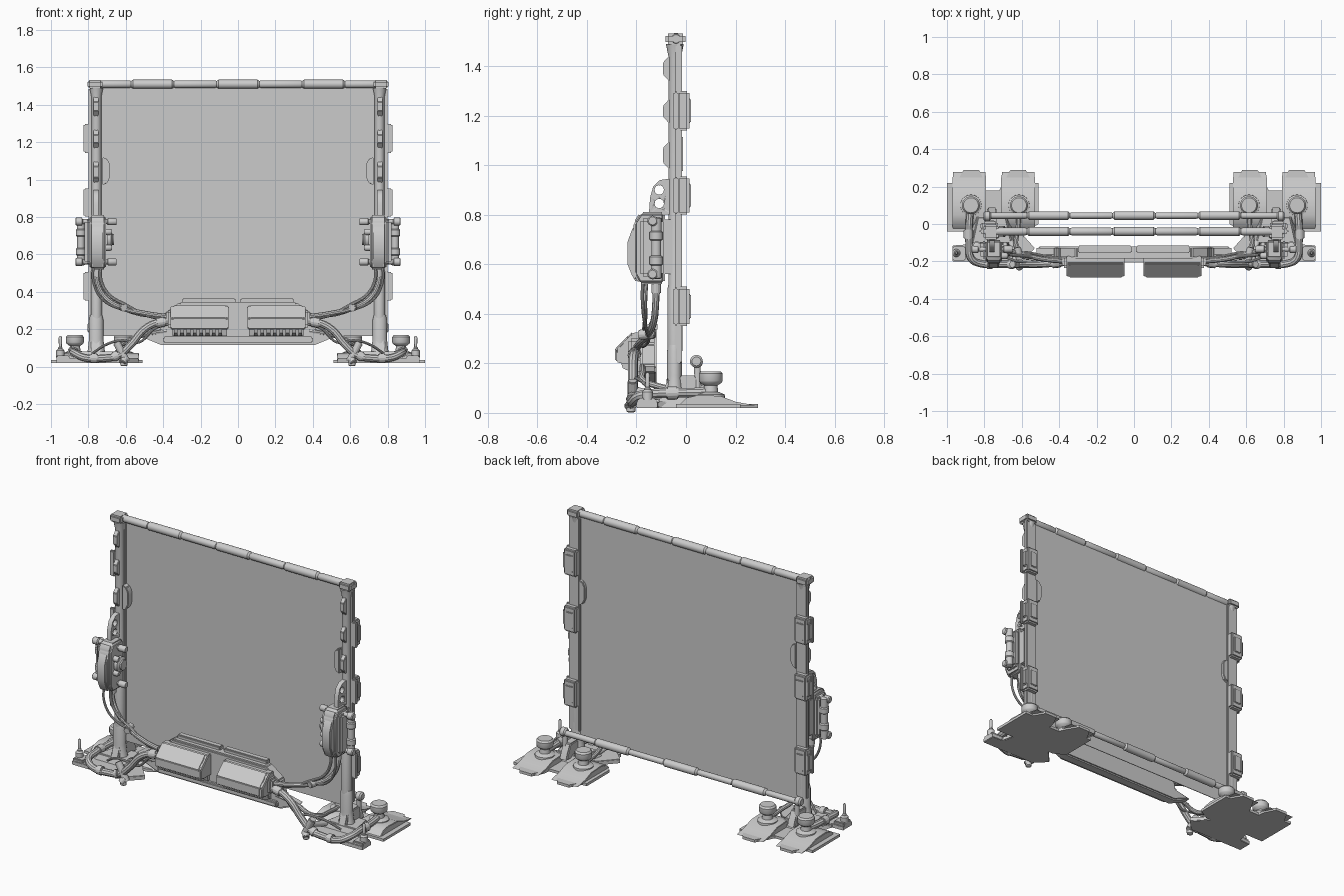
import bpy, bmesh, math
from mathutils import Vector

if "Cube" in bpy.data.objects:
    bpy.data.objects.remove(bpy.data.objects["Cube"])

# ---- helpers: meshes are in world space, paired parts are mirrored over x ----
def finish(name, me, mirror=True, angle=35):
    for p in me.polygons:
        p.use_smooth = True
    me.set_sharp_from_angle(angle=math.radians(angle))
    ob = bpy.data.objects.new(name, me)
    bpy.context.collection.objects.link(ob)
    if mirror:
        m = ob.modifiers.new("Mirror", 'MIRROR')
        m.use_mirror_merge = False
    return ob

def from_bm(name, bm, mirror, bevel=0, seg=2):
    bmesh.ops.recalc_face_normals(bm, faces=bm.faces)
    if bevel:
        es = [e for e in bm.edges if len(e.link_faces) == 2 and e.calc_face_angle(0) > 0.4]
        bmesh.ops.bevel(bm, geom=es, offset=bevel, segments=seg, affect='EDGES', clamp_overlap=True)
    me = bpy.data.meshes.new(name)
    bm.to_mesh(me)
    bm.free()
    return finish(name, me, mirror)

def place(axis, u, v, t):
    return {'X': (t, u, v), 'Y': (u, t, v), 'Z': (u, v, t)}[axis]

def prism(name, pts, axis, a, b, mirror=True, bevel=0, shrink=1.0, seg=2):
    # polygon extruded along an axis; the far end can shrink to its centre
    bm = bmesh.new()
    cu = (min(p[0] for p in pts) + max(p[0] for p in pts)) / 2
    cv = (min(p[1] for p in pts) + max(p[1] for p in pts)) / 2
    A = [bm.verts.new(place(axis, u, v, a)) for u, v in pts]
    B = [bm.verts.new(place(axis, cu + (u - cu) * shrink, cv + (v - cv) * shrink, b)) for u, v in pts]
    n = len(pts)
    bm.faces.new(A)
    bm.faces.new(B[::-1])
    for i in range(n):
        bm.faces.new((A[i], A[(i + 1) % n], B[(i + 1) % n], B[i]))
    return from_bm(name, bm, mirror, bevel, seg)

def box(name, x, y, z, bevel=0.004, mirror=True):
    return prism(name, [(x[0], y[0]), (x[1], y[0]), (x[1], y[1]), (x[0], y[1])], 'Z', *z, mirror, bevel)

def lathe(name, prof, c, axis='Z', mirror=True, n=20, squash=1.0):
    # profile of (radius, offset along axis)
    bm = bmesh.new()
    k = 'XYZ'.index(axis)
    o = [c[i] for i in range(3) if i != k]
    rings = [[bm.verts.new(place(axis, o[0] + r * math.cos(2 * math.pi * i / n),
              o[1] + r * squash * math.sin(2 * math.pi * i / n), c[k] + t)) for i in range(n)] for r, t in prof]
    for R, S in zip(rings, rings[1:]):
        for i in range(n):
            bm.faces.new((R[i], R[(i + 1) % n], S[(i + 1) % n], S[i]))
    bm.faces.new(rings[0])
    bm.faces.new(rings[-1][::-1])
    return from_bm(name, bm, mirror)

def tube(name, pts, r):
    cu = bpy.data.curves.new(name, 'CURVE')
    cu.dimensions = '3D'
    cu.bevel_depth, cu.bevel_resolution, cu.resolution_u, cu.use_fill_caps = r, 3, 6, True
    sp = cu.splines.new('BEZIER')
    sp.bezier_points.add(len(pts) - 1)
    for b, p in zip(sp.bezier_points, pts):
        b.co = p
        b.handle_left_type = b.handle_right_type = 'AUTO'
    tmp = bpy.data.objects.new("tmp", cu)
    bpy.context.collection.objects.link(tmp)
    me = bpy.data.meshes.new_from_object(tmp.evaluated_get(bpy.context.evaluated_depsgraph_get()))
    bpy.data.objects.remove(tmp)
    return finish(name, me)

def rod(name, a, b, r, n=14):
    a, b = Vector(a), Vector(b)
    bm = bmesh.new()
    bmesh.ops.create_cone(bm, cap_ends=True, segments=n, radius1=r, radius2=r, depth=(b - a).length)
    q = (b - a).to_track_quat('Z', 'Y').to_matrix().to_4x4()
    q.translation = (a + b) / 2
    bmesh.ops.transform(bm, matrix=q, verts=bm.verts)
    return from_bm(name, bm, True, r * 0.2)

# ---- screen and its horizontal bars ----
box("screen_panel", (-.73, .73), (-.034, -.030), (.165, 1.5), 0, False)

def segmented(r1, r2):
    prof, e = [(r1 * .8, -.8)], .01
    for i in range(7):
        a, b = -.8 + 1.6 * i / 7, -.8 + 1.6 * (i + 1) / 7
        r = r2 if i % 2 else r1
        prof += [(r, a + e), (r, b - e), (r1 * .8, b)]
    return prof
lathe("top_bar", segmented(.021, .024), (0, -.04, 1.51), 'X', False)
lathe("bottom_bar", segmented(.017, .023), (0, .045, .205), 'X', False)
box("top_corner_cap", (.725, .805), (-.083, -.003), (1.487, 1.532), .01)
rod("bottom_bar_stem", (.775, .05, .07), (.775, .045, .2), .014)
lathe("bottom_bar_end", [(.018, -.02), (.026, -.012), (.026, .012), (.018, .02)], (.785, .042, .208), 'X')

# ---- upright posts ----
box("post_back_channel", (.722, .798), (-.042, -.016), (.2, 1.49), .006)
lathe("post_front_tube", [(.03, .25), (.03, .5), (.026, .52), (.026, 1.44), (.036, 1.49)], (.757, -.045, 0))
lathe("post_lower_sleeve", [(.06, .04), (.045, .09), (.038, .15), (.038, .25), (.032, .275)], (.758, -.046, 0), squash=.8)
for z0, z1 in ((1.33, 1.45), (1.16, 1.275), (.975, 1.105)):
    prism("post_front_rib", [(-.06, z0), (-.092, z0 + .035), (-.092, z1 - .035), (-.06, z1)], 'X', .745, .772, bevel=.003)
prism("inner_edge_block", [(.725, .97), (.7, .98), (.686, 1.01), (.686, 1.085), (.7, 1.11), (.725, 1.12)],
      'Y', -.07, -.012, bevel=.004)
for z0, z1 in ((1.14, 1.3), (.8, .955), (.35, .51)):
    box("post_clamp", (.728, .812), (-.038, .014), (z0, z1), .009)
    box("clamp_side_plate", (.79, .825), (-.05, -.03), (z0 + .003, z1 - .003), .006)
    box("clamp_outer_pad", (.8, .823), (-.026, .004), (z0 + .03, z1 - .03), .006)
    box("clamp_back_pad", (.745, .795), (.01, .02), (z0 + .03, z1 - .03), .004)

# ---- side control units ----
prism("side_unit_body", [(-.085, .52), (-.19, .52), (-.212, .56), (-.212, .77), (-.185, .81), (-.085, .81)],
      'X', .705, .795, bevel=.012, seg=3)
prism("side_unit_front_bulge", [(-.2, .525), (-.218, .555), (-.236, .6), (-.236, .69), (-.218, .74), (-.2, .765)],
      'X', .722, .782, bevel=.006)
box("side_unit_mount", (.735, .785), (-.1, -.05), (.56, .78), .005)
box("side_unit_outer_shell", (.785, .82), (-.185, -.09), (.55, .785), .012)
lathe("side_unit_cylinder", [(.014, -.125), (.022, -.12), (.022, -.07), (.027, -.065), (.027, -.035), (.02, -.03),
      (.02, .03), (.027, .035), (.027, .065), (.022, .07), (.022, .12), (.014, .125)], (.84, -.12, .665))
for z in (.56, .775):
    lathe("side_unit_cross_pin", [(.016, .65), (.019, .655), (.019, .695), (.013, .7), (.013, .83), (.021, .835),
          (.021, .865), (.016, .87)], (0, -.135, z), 'X')
lathe("inner_dial", [(.045, .7), (.045, .68), (.03, .672), (.03, .664)], (0, -.14, .68), 'X')
for z in (.635, .72):
    lathe("inner_connector", [(.017, .71), (.017, .685), (.012, .675)], (0, -.17, z), 'X')
# holed bracket above each side unit, holes cut with hidden cylinders
br = prism("holed_bracket", [(-.15, .8), (-.145, .87), (-.132, .915), (-.105, .94), (-.07, .945), (-.05, .93), (-.05, .8)],
           'X', .745, .772)
for z in (.9, .845):
    cut = rod("hole_cutter", (.7, -.108, z), (.82, -.108, z), .02)
    cut.modifiers.clear()
    cut.hide_render = True
    cut.hide_viewport = True
    b = br.modifiers.new("Hole", 'BOOLEAN')
    b.object, b.operation, b.solver = cut, 'DIFFERENCE', 'EXACT'
    br.modifiers.move(len(br.modifiers) - 1, 0)

# ---- cables from side units to centre unit ----
tube("main_cable", [(.755, -.12, .54), (.752, -.122, .45), (.71, -.13, .37), (.62, -.155, .315), (.5, -.185, .285), (.36, -.2, .265)], .014)
tube("second_cable", [(.735, -.16, .54), (.732, -.165, .46), (.69, -.165, .385), (.6, -.17, .33), (.49, -.185, .275), (.36, -.2, .25)], .009)
tube("thin_cable", [(.775, -.175, .54), (.77, -.175, .44), (.72, -.165, .355), (.6, -.15, .3), (.48, -.17, .27), (.36, -.19, .28)], .007)
rod("cable_clip", (.61, -.19, .315), (.625, -.125, .32), .021)
rod("cable_collar", (.752, -.121, .54), (.752, -.121, .48), .02)

# ---- centre unit ----
prism("centre_back_plate", [(-.41, .115), (.41, .115), (.53, .165), (.42, .19), (.40, .28), (.31, .345),
      (-.31, .345), (-.40, .28), (-.42, .19), (-.53, .165)], 'Y', -.12, -.185, False, .008)
for s in (-1, 1):
    xs = sorted((s * .012, s * .3))
    box("centre_top_strip", xs, (-.155, -.115), (.33, .365), .006, False)
hexp = [(-.17, .325), (-.212, .325), (-.282, .258), (-.282, .205), (-.25, .198), (-.17, .198)]
prism("battery_box", hexp, 'X', .05, .36, bevel=.005)
prism("battery_cover", [(-.216, .328), (-.286, .26), (-.286, .21), (-.24, .24)], 'X', .065, .345, bevel=.003)
box("battery_end_block", (.35, .385), (-.235, -.17), (.21, .3), .012)
prism("fin_rail", [(-.17, .2), (-.21, .2), (-.2, .165), (-.17, .165)], 'X', .06, .35)
for i in range(8):
    x = .085 + i * .034
    prism("cooling_fin", [(-.18, .2), (-.262, .2), (-.255, .18), (-.215, .163), (-.18, .163)], 'X', x, x + .02)
box("centre_lower_rail", (-.4, .4), (-.205, -.15), (.125, .16), .008, False)

# ---- feet ----
prism("foot_plate", [(.58, -.04), (.51, .0), (.51, .22), (.54, .22), (.58, .29), (.66, .29), (.70, .22), (.72, .18),
      (.79, .18), (.795, .22), (.83, .29), (.91, .29), (.95, .22), (1, .22), (1, -.04)], 'Z', .02, .036)
for x0, x1 in ((.53, .71), (.79, .97)):
    prism("foot_ramp", [(-.03, .03), (.0, .06), (.05, .072), (.14, .068), (.2, .045), (.28, .03)], 'X', x0, x1, bevel=.003)
prism("foot_neck", [(.62, -.12), (.9, -.12), (.86, .06), (.66, .06)], 'Z', .02, .08, shrink=.75, bevel=.005)
prism("foot_gusset", [(-.1, .06), (-.07, .15), (.05, .15), (.075, .1), (.09, .06)], 'X', .735, .785, bevel=.006)
prism("foot_front_plate", [(.53, -.13), (.6, -.2), (.97, -.2), (.97, -.115), (.9, -.11), (.85, -.03), (.62, -.03)],
      'Z', .02, .045, bevel=.003)
box("foot_front_block", (.9, .97), (-.195, -.12), (.03, .06), .006)
for x in (.615, .872):
    lathe("foot_spool", [(.058, .05), (.056, .075), (.03, .085), (.027, .11), (.044, .122), (.048, .13), (.048, .158),
          (.04, .168)], (x, .1, 0), n=24)
lathe("foot_peg", [(.012, .04), (.012, .1), (.008, .105), (.009, .155), (.005, .163)], (.95, -.155, 0), n=12)
lathe("foot_peg_base", [(.022, .05), (.022, .085), (.014, .095)], (.95, -.155, 0), n=12)

# ---- lower hoses from feet to centre unit ----
tube("foot_hose", [(.872, .1, .085), (.88, .02, .082), (.882, -.1, .08), (.87, -.185, .07), (.82, -.212, .048),
     (.72, -.215, .045), (.64, -.215, .06), (.57, -.215, .12), (.5, -.215, .2), (.43, -.21, .235), (.36, -.205, .24)], .02)
tube("inner_foot_hose", [(.615, .1, .08), (.62, -.02, .09), (.63, -.12, .11), (.6, -.17, .13), (.52, -.175, .165), (.38, -.175, .19)], .013)
tube("loose_wire", [(.78, -.13, .07), (.7, -.17, .12), (.62, -.2, .14), (.53, -.2, .13), (.45, -.2, .2), (.37, -.2, .23)], .007)
for a, b in (((.885, -.03, .081), (.885, -.08, .08)), ((.79, -.214, .046), (.75, -.215, .045)),
             ((.67, -.215, .05), (.64, -.215, .062)), ((.44, -.211, .232), (.39, -.206, .24))):
    rod("hose_collar", a, b, .027)
rod("hose_clamp", (.595, -.215, .025), (.65, -.215, .13), .021)
rod("hose_clamp_arm", (.62, -.235, .02), (.6, -.215, .045), .02)
rod("hose_clamp_stem", (.63, -.2, .09), (.66, -.09, .06), .016)
lathe("hose_tip", [(.012, .002), (.018, .006), (.018, .03), (.012, .035)], (.61, -.222, 0), n=12)
